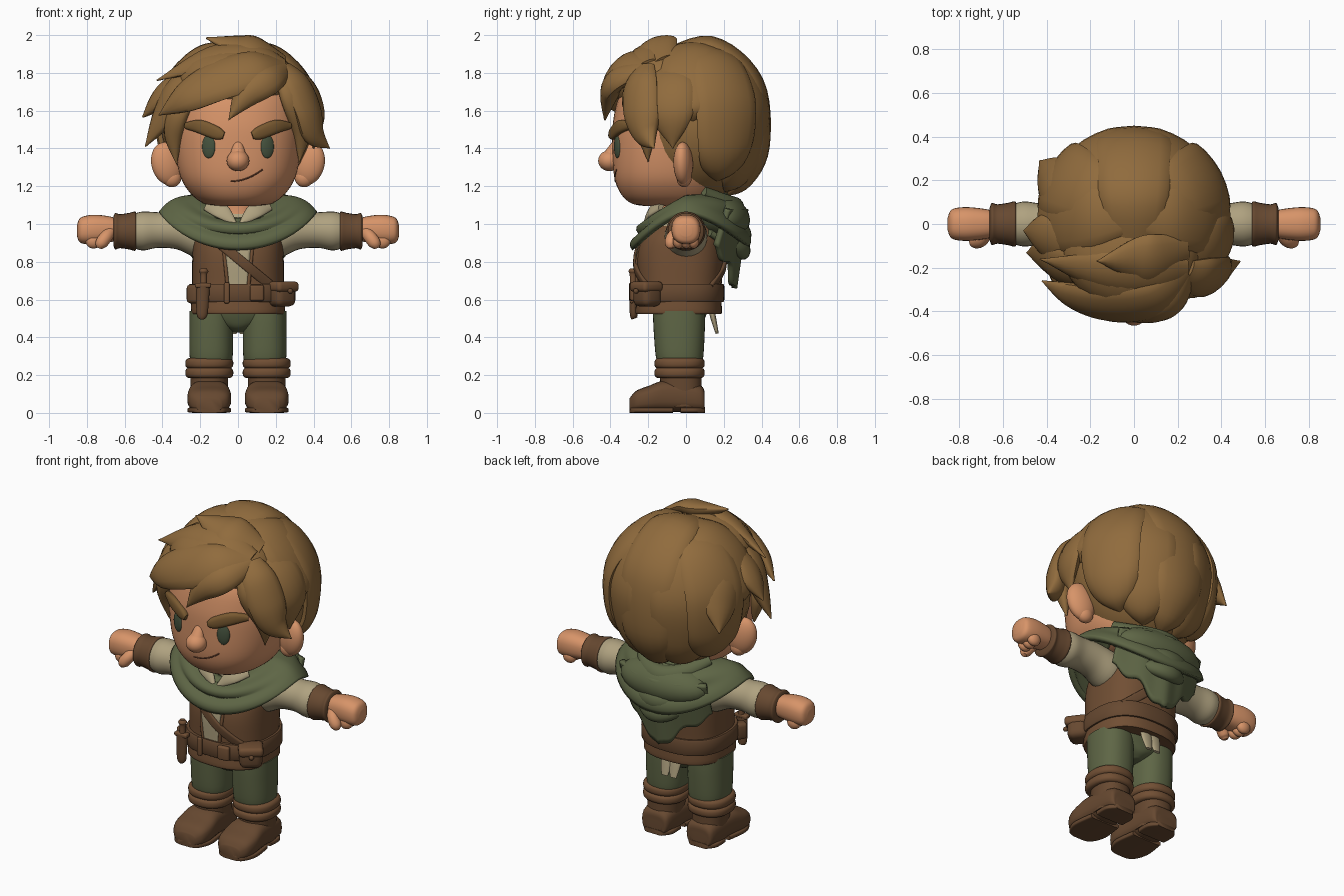
import bpy, bmesh, math
from mathutils import Vector, Matrix
from mathutils.bvhtree import BVHTree

if "Cube" in bpy.data.objects:
    bpy.data.objects.remove(bpy.data.objects["Cube"])


def material(name, *rgb):
    m = bpy.data.materials.new(name)
    m.diffuse_color = (*rgb, 1)
    m.use_nodes = True
    m.node_tree.nodes["Principled BSDF"].inputs["Base Color"].default_value = m.diffuse_color
    return m


SKIN = material("skin", .68, .295, .14)
HAIR = material("hair_brown", .28, .148, .047)
GREEN = material("green_cloth", .112, .132, .06)
VEST = material("vest_leather", .165, .078, .034)
LEATHER = material("dark_leather", .135, .066, .03)
SHIRT = material("cream_shirt", .43, .36, .215)
EYE = material("eye_green", .06, .085, .048)
BROW = material("brow_brown", .19, .10, .03)
MOUTH = material("mouth_dark", .16, .06, .03)


def finish(name, bm, mat, sharp=50):
    bmesh.ops.recalc_face_normals(bm, faces=bm.faces)
    me = bpy.data.meshes.new(name)
    bm.to_mesh(me)
    bm.free()
    me.materials.append(mat)
    me.polygons.foreach_set("use_smooth", [True] * len(me.polygons))
    me.set_sharp_from_angle(angle=math.radians(sharp))
    ob = bpy.data.objects.new(name, me)
    bpy.context.collection.objects.link(ob)
    return ob


def spline(rows, seg):
    out = []
    for i in range(len(rows) - 1):
        a, b, c, d = (rows[max(0, min(len(rows) - 1, i + k))] for k in (-1, 0, 1, 2))
        for j in range(seg):
            t = j / seg
            out.append([0.5 * (2 * q + (r - p) * t + (2 * p - 5 * q + 4 * r - s) * t * t
                        + (3 * q - p - 3 * r + s) * t ** 3) for p, q, r, s in zip(a, b, c, d)])
    return out + [list(rows[-1])]


def sweep(name, rows, mat, normal=(0, 1, 0), axis=None, n=20, seg=5, p=2.0, sharp=50):
    """Rows are x, y, z, half width, half thickness along the normal."""
    rows = spline(rows, seg)
    bm, rings = bmesh.new(), []
    for i, (x, y, z, w, t) in enumerate(rows):
        P = Vector((x, y, z))
        T = Vector(axis) if axis else (Vector(rows[min(i + 1, len(rows) - 1)][:3])
                                       - Vector(rows[max(i - 1, 0)][:3])).normalized()
        N = normal(P) if callable(normal) else Vector(normal)
        N = (N - T * N.dot(T)).normalized()
        B, ring = T.cross(N), []
        for k in range(n):
            c, s = math.cos(2 * math.pi * k / n), math.sin(2 * math.pi * k / n)
            c, s = (math.copysign(abs(v) ** (2 / p), v) for v in (c, s))
            ring.append(bm.verts.new(P + B * max(w, .002) * c + N * max(t, .002) * s))
        rings.append(ring)
    for a, b in zip(rings, rings[1:]):
        for k in range(n):
            bm.faces.new((a[k], a[(k + 1) % n], b[(k + 1) % n], b[k]))
    bm.faces.new(rings[0])
    bm.faces.new(rings[-1])
    return finish(name, bm, mat, sharp)


def tower(name, mat, *rows, x=0, p=2.3, n=40, seg=5):
    """Upright loft; rows are z, half width, front y, back y."""
    return sweep(name, [(x, (f + b) / 2, z, w, (b - f) / 2) for z, w, f, b in rows],
                 mat, axis=(0, 0, 1), p=p, n=n, seg=seg)


def ball(name, loc, size, mat, rot=(0, 0, 0)):
    bm = bmesh.new()
    bmesh.ops.create_uvsphere(bm, u_segments=28, v_segments=18, radius=1, matrix=Matrix.Diagonal((*size, 1)))
    ob = finish(name, bm, mat, 80)
    ob.location, ob.rotation_euler = loc, rot


def box(name, loc, size, mat, turn=0, bevel=.012):
    bm = bmesh.new()
    bmesh.ops.create_cube(bm, size=1, matrix=Matrix.Diagonal((*size, 1)))
    bmesh.ops.bevel(bm, geom=bm.edges[:], offset=bevel, segments=3, profile=.5, affect='EDGES')
    ob = finish(name, bm, mat, 40)
    ob.location, ob.rotation_euler = loc, (0, 0, turn)


def sheet(name, f, nu, nv, mat, thick):
    bm = bmesh.new()
    g = [[bm.verts.new(f(i / nu, j / nv)) for j in range(nv + 1)] for i in range(nu + 1)]
    for i in range(nu):
        for j in range(nv):
            bm.faces.new((g[i][j], g[i + 1][j], g[i + 1][j + 1], g[i][j + 1]))
    bmesh.ops.remove_doubles(bm, verts=bm.verts, dist=1e-5)
    mod = finish(name, bm, mat, 60).modifiers.new("thickness", 'SOLIDIFY')
    mod.thickness, mod.offset = thick, 0


def projector(ob):
    tree = BVHTree.FromPolygons([v.co for v in ob.data.vertices], [q.vertices for q in ob.data.polygons])

    def at(x, z, off=0.0, side=-1):
        hit = tree.ray_cast(Vector((x, side * 2, z)), Vector((0, -side, 0)))[0]
        return (x, (hit.y if hit else side * .2) + side * off, z)
    return at


# head and face
head = tower("head", SKIN, (1.095, .12, -.22, .1), (1.11, .185, -.29, .16), (1.16, .25, -.345, .19),
             (1.25, .305, -.38, .22), (1.4, .335, -.39, .25), (1.55, .34, -.385, .27),
             (1.7, .31, -.34, .25), (1.83, .18, -.2, .15), p=2.3, n=56)
face = projector(head)
ball("nose", (0, -.405, 1.335), (.06, .06, .055), SKIN)
sweep("nose_bridge", [(0, -.368, 1.44, .02, .015), (0, -.40, 1.36, .045, .04)], SKIN)
sweep("mouth", [(*face(x, 1.225 + 2.2 * max(0, x + .04) ** 2, 0), .004, .004)
                for x in (-.04, .02, .08, .13)], MOUTH, n=8)
for s, side in ((-1, "left"), (1, "right")):
    ball(side + "_eye", face(s * .155, 1.41, -.002), (.037, .014, .062), EYE, (0, 0, s * .35))
    sweep(side + "_brow", [(*face(s * x, z, .004), w, .022) for x, z, w in
                           ((.075, 1.468, .018), (.11, 1.48, .034), (.2, 1.515, .036), (.27, 1.52, .018))],
          BROW, normal=(s * .4, -1, 0), p=2.6)
    ball(side + "_ear", (s * .375, -.015, 1.32), (.085, .05, .115), SKIN, (0, s * .25, s * -.2))
    ball(side + "_ear_lobe", (s * .35, -.01, 1.245), (.05, .04, .05), SKIN)

# hair volume
CENTRE = Vector((0, .03, 1.5))
ball("hair_cap", (0, .05, 1.53), (.405, .36, .415), HAIR)
ball("hair_front_volume", (-.01, -.12, 1.755), (.32, .275, .195), HAIR)


def lock(name, width, *points, thick=.05):
    """Leaf-shaped lock, widest near the middle, with a pointed end."""
    k, rows = len(points) - 1, []
    for i, q in enumerate(points):
        swell = max(0, math.sin(math.pi * (.15 + .85 * i / k))) ** .7
        rows.append((*q, width * swell, thick * (.55 if i == 0 else .08 if i == k else 1)))
    sweep(name, rows, HAIR, normal=lambda P: P - CENTRE, n=16, seg=6, p=1.75, sharp=45)


# side and back locks, the middle one running right over the crown
for i in range(7):
    a, mid = math.radians(-3 + 31 * i), i == 3
    r = 1 if mid else (.95, .975)[i % 2]
    end = (2, -46, -58, -62)[min(i, 6 - i)]
    start = 125 if mid else 84
    pts = []
    for t in (0, .25, .5, .75, .9, 1):
        e = math.radians(start + (end - start) * t)
        flat = r * math.cos(e) * (1 - .1 * max(0, -math.sin(e)))
        pts.append((.415 * flat * math.cos(a), .055 + .355 * flat * math.sin(a),
                    1.525 + (.425 if mid else .415) * math.sin(e)))
    lock("back_hair_lock_%d" % (i + 1), .18, *pts, thick=.055)

# swept fringe from the parting, temple locks and flicks
PART = (.24, -.22, 1.83)
lock("top_tuft", .125, (.24, -.12, 1.86), (.1, -.16, 1.925), (0, -.16, 1.94), (-.17, -.17, 1.985))
lock("crown_sweep", .125, PART, (.08, -.24, 1.88), (-.15, -.22, 1.87), (-.43, -.16, 1.76))
lock("fringe_sweep", .13, PART, (.1, -.34, 1.82), (-.1, -.37, 1.76), (-.28, -.33, 1.67), (-.42, -.26, 1.575))
lock("fringe_point", .09, PART, (.16, -.36, 1.77), (.05, -.405, 1.69), (-.05, -.43, 1.55))
lock("right_sweep", .11, PART, (.31, -.24, 1.74), (.37, -.24, 1.6), (.40, -.21, 1.48), (.485, -.17, 1.4))
lock("right_sideburn", .075, PART, (.28, -.28, 1.68), (.335, -.22, 1.5), (.325, -.2, 1.33))
lock("right_side", .15, (.18, -.05, 1.87), (.33, -.1, 1.74), (.405, -.08, 1.58), (.4, -.07, 1.4))
lock("left_temple", .11, (-.12, -.2, 1.85), (-.31, -.19, 1.72), (-.4, -.15, 1.56), (-.49, -.13, 1.41))
lock("left_flick", .115, (-.15, -.1, 1.87), (-.33, -.08, 1.74), (-.42, -.05, 1.65), (-.505, -.03, 1.565))
lock("left_sideburn", .07, (-.22, -.26, 1.72), (-.31, -.25, 1.6), (-.34, -.21, 1.47), (-.325, -.2, 1.32))
lock("left_back_flick", .12, (-.12, .1, 1.87), (-.32, .15, 1.74), (-.38, .22, 1.58), (-.43, .29, 1.46))

# torso, neck and clothing
tower("neck", SKIN, (.95, .12, -.17, .08), (1.05, .1, -.14, .08), (1.16, .1, -.14, .08))
tower("shirt_body", SHIRT, (.84, .22, -.2, .16), (.95, .235, -.19, .17), (1.07, .15, -.13, .14))
vest = tower("vest", VEST, (.525, .235, -.255, .18), (.535, .25, -.268, .19), (.65, .243, -.258, .187),
             (.82, .242, -.262, .2), (.92, .235, -.24, .195), (.99, .2, -.2, .18), p=2.5, n=56)
on_vest = projector(vest)
sheet("shirt_front", lambda u, v: on_vest((u - .5) * (.1 + .04 * v), .66 + .26 * v, .003), 8, 12, SHIRT, .008)
for s, side in ((-1, "left_"), (1, "right_")):
    sweep(side + "collar", [(s * .16, -.13, 1.1, .035, .015), (s * .09, -.185, 1.07, .045, .015),
                            (s * .015, -.215, 1, .012, .012)], SHIRT, normal=(0, -1, .4))
    sweep(side + "vest_edge", [(*on_vest(s * (.054 + .1 * t), .66 + t, .002), .01, .01)
                               for t in (0, .12, .26)], VEST, normal=(0, -1, 0), n=10)
for side, name in ((-1, "front_strap"), (1, "back_strap")):
    sweep(name, [(*on_vest(-.1 + .29 * t, .9 - .24 * t, .004, side), .026, .012)
                 for t in (0, .3, .6, 1)], LEATHER, normal=(0, side, 0), p=4)
tower("belt", LEATHER, *[(.635 + .048 * k, .264 - .014 * abs(k) ** 8, -.283 + .013 * abs(k) ** 8,
                          .204 - .009 * abs(k) ** 8) for k in (-1, -.8, .8, 1)], p=2.5, n=56, seg=2)
box("belt_buckle", (.1, -.282, .635), (.075, .03, .085), VEST, .12)
box("belt_loop", (-.06, -.288, .635), (.03, .02, .11), VEST, bevel=.008)
box("pouch", (.23, -.205, .628), (.13, .12, .13), LEATHER, .65, .035)
box("pouch_flap", (.234, -.21, .668), (.14, .13, .055), VEST, .65, .02)
ball("pouch_button", (.277, -.265, .645), (.014, .014, .014), LEATHER)
sweep("dagger_sheath", [(-.19, -.272, .5, .016, .016), (-.19, -.278, .53, .03, .02),
                        (-.185, -.28, .67, .036, .022)], LEATHER)
sweep("dagger_handle", [(-.182, -.28, z, w, w) for z, w in ((.66, .018), (.73, .018), (.75, .025), (.765, .015))], VEST)
box("dagger_guard", (-.185, -.282, .675), (.085, .04, .025), VEST, bevel=.008)
box("side_pouch", (-.225, -.19, .63), (.07, .09, .1), LEATHER, -.6, .02)
for x in (-.028, .03):
    sweep("shirt_tail", [(x, .13, .57, .035, .015), (x, .145, .5, .037, .015), (x, .165, .42, .022, .008)], SHIRT)


# draped shawl with a hanging point behind
def shawl(u, v):
    a = 2 * math.pi * u
    c, s = math.cos(a), math.sin(a)
    back = s > 0
    rx, ry = .17 + .235 * v, (.17 + .15 * v if back else .15 + .12 * v)
    top = 1.13 + (.03 * s if back else .115 * s)
    low = 1.055 - (.17 if back else .185) * abs(s) ** 1.6
    puff = math.sin(math.pi * v)
    ripple = .012 * math.sin(v * 5 * math.pi) * (.3 + abs(s))
    return ((rx + .03 * puff) * c, (ry + .02 * puff + ripple) * s,
            top + (low - top) * v ** 1.25 + .025 * puff)


def drape(u, v):
    e = abs(2 * u - 1)
    low = .87 - .23 * (1 - e) ** 1.2 + .02 * math.cos(u * 25)
    return ((u - .5) * .58, .31 - .1 * e * e - .06 * v + .006 * math.cos(u * 25),
            1.08 + (low - 1.08) * v)


sheet("shawl", shawl, 72, 20, GREEN, .035)
sheet("shawl_back_point", drape, 40, 14, GREEN, .03)
ball("lowered_hood", (0, .2, 1.03), (.29, .14, .12), GREEN, (-.3, 0, 0))
for z, y, w in ((1.115, .265, .23), (.98, .30, .25), (.90, .295, .19)):
    sweep("hood_fold", [(w * k, y - .17 * k * k, z - .03 + .09 * k * k, .06 - .03 * k * k, .045 - .025 * k * k)
                        for k in (-1, -.5, 0, .5, 1)], GREEN, normal=(0, 1, .3))

# hips, then mirrored legs and arms
tower("trouser_hips", GREEN, (.425, .03, -.08, .04), (.45, .09, -.135, .08), (.5, .22, -.165, .1),
      (.57, .235, -.19, .13), p=2.1)
for s, side in ((-1, "left_"), (1, "right_")):
    tower(side + "trouser_leg", GREEN, (.25, .1, -.14, .08), (.3, .114, -.16, .092),
          (.45, .116, -.172, .1), (.54, .115, -.175, .1), x=s * .142)
    tower(side + "boot_shaft", LEATHER, (.03, .095, -.13, .085), (.24, .102, -.14, .082), x=s * .152)
    for name, z in (("lower_cuff", .212), ("upper_cuff", .262)):
        tower(side + name, VEST, *[(z + .028 * math.sin(b), .106 + .022 * math.cos(b), -.146 - .022 * math.cos(b),
              .078 + .022 * math.cos(b)) for b in (-1.57, -1, -.4, .4, 1, 1.57)], x=s * .152, seg=3)
    foot = dict(normal=(0, 0, 1), axis=(0, 1, 0), n=28)
    sweep(side + "boot_foot", [(s * .152, y, .006 + h, w, h) for y, w, h in
                               ((.098, .06, .04), (.075, .09, .07), (-.1, .107, .083),
                                (-.2, .116, .068), (-.265, .102, .055), (-.298, .065, .036))], LEATHER, p=3, **foot)
    for name, rows in (("toe", [(-.298, .05), (-.28, .085), (-.2, .115), (-.07, .1)]),
                       ("heel", [(-.03, .096), (.05, .096), (.1, .06)])):
        sweep(side + "sole_" + name, [(s * .152, y, .015, w, .015) for y, w in rows], LEATHER, p=6, **foot)

    def limb(name, mat, *rows, **kw):
        sweep(side + name, [(s * x, 0, z, r, r) for x, z, r in rows], mat,
              normal=(0, 0, 1), axis=(1, 0, 0), n=28, **kw)
    limb("sleeve", SHIRT, (.14, .94, .1), (.22, .935, .113), (.32, .965, .1), (.42, .968, .094),
         (.5, .963, .103), (.55, .963, .092))
    limb("bracer", LEATHER, (.538, .962, .088), (.545, .962, .104), (.575, .962, .097), (.625, .962, .09),
         (.65, .962, .096), (.66, .962, .075), seg=4)
    limb("hand", SKIN, (.64, .97, .06), (.69, .972, .07), (.76, .972, .077), (.815, .968, .073),
         (.84, .966, .06), (.852, .965, .03), p=2.4)
    for y in (-.04, 0, .04):
        ball(side + "curled_finger", (s * .765, y, .91), (.042, .03, .04), SKIN)
    sweep(side + "thumb", [(s * .675, -.04, .96, .03, .03), (s * .70, -.07, .93, .034, .034),
                           (s * .725, -.08, .895, .032, .032), (s * .735, -.08, .872, .015, .015)], SKIN)
